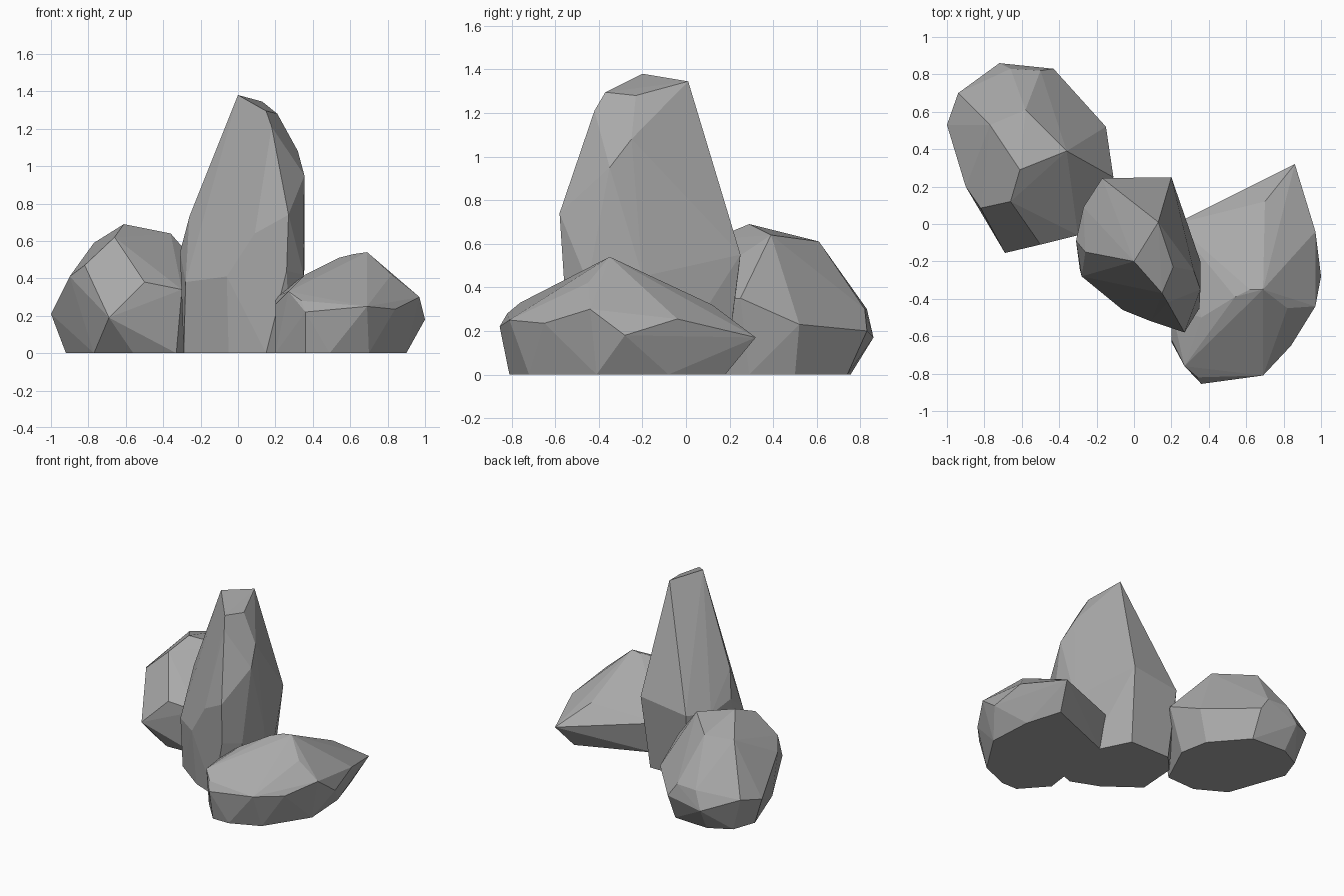
import bpy
import bmesh

# single stone colour
stone = bpy.data.materials.new("stone_grey")
stone.diffuse_color = (0.40, 0.40, 0.40, 1.0)


def boulder(name, crown, girdle, base):
    """Faceted stone: convex skin over crown points, widest ring and ground outline."""
    bm = bmesh.new()
    for p in crown + girdle + [(x, y, 0.0) for x, y in base]:
        bm.verts.new(p)
    hull = bmesh.ops.convex_hull(bm, input=bm.verts[:])
    loose = {v for v in hull["geom_interior"] + hull["geom_unused"]
             if isinstance(v, bmesh.types.BMVert)}
    bmesh.ops.delete(bm, geom=list(loose), context='VERTS')
    # merge nearly coplanar triangles into clean facets
    bmesh.ops.dissolve_limit(bm, angle_limit=0.03, verts=bm.verts[:], edges=bm.edges[:])
    bmesh.ops.recalc_face_normals(bm, faces=bm.faces[:])
    mesh = bpy.data.meshes.new(name)
    bm.to_mesh(mesh)
    bm.free()
    mesh.materials.append(stone)
    obj = bpy.data.objects.new(name, mesh)
    bpy.context.collection.objects.link(obj)
    return obj


# rounded stone at the back left
boulder(
    "left_boulder",
    [(-.61, .29, .69), (-.36, .39, .64), (-.66, .12, .62), (-.58, .61, .61),
     (-.77, .53, .59), (-.82, .085, .47), (-.90, .20, .41), (-.50, -.11, .38)],
    [(-1.0, .53, .21), (-.94, .70, .25), (-.72, .86, .17), (-.43, .83, .20),
     (-.66, .83, .30), (-.50, .82, .30), (-.15, .52, .23), (-.11, .25, .35),
     (-.30, -.06, .34), (-.69, -.155, .19)],
    [(-.92, .50), (-.77, .08), (-.56, -.04), (-.33, -.03), (-.18, .29),
     (-.22, .50), (-.43, .74), (-.70, .755), (-.86, .67)])

# tall pointed stone in the middle
boulder(
    "tall_boulder",
    [(0, -.20, 1.38), (.13, .01, 1.345), (.21, -.23, 1.28), (.15, -.37, 1.295),
     (.18, -.42, 1.21), (.32, -.25, 1.08), (.355, -.35, .95)],
    [(.27, -.58, .74), (.09, -.52, .64), (-.06, -.46, .41), (-.28, -.28, .38),
     (-.26, -.15, .73), (-.31, -.09, .54), (-.27, .09, .48), (-.17, .245, .50),
     (.20, .25, .55), (.355, -.20, .45), (.35, -.45, .42), (.26, -.56, .44)],
    [(-.29, -.24), (-.05, -.42), (.15, -.50), (.28, -.45), (.31, -.10),
     (.17, .18), (-.15, .18), (-.27, .05)])

# low wedge stone at the front right
boulder(
    "right_boulder",
    [(.69, -.35, .54), (.62, -.35, .53), (.54, -.39, .51), (.70, .12, .32),
     (.82, -.45, .42), (.27, -.76, .33), (.36, -.50, .42)],
    [(.86, .32, .17), (.97, -.04, .255), (1.0, -.28, .18), (.97, -.44, .30),
     (.84, -.65, .235), (.69, -.81, .25), (.36, -.855, .22), (.34, -.82, .28),
     (.20, -.62, .26), (.20, -.45, .30), (.22, 0, .25)],
    [(.20, -.63), (.36, -.81), (.49, -.81), (.70, -.72), (.90, -.41),
     (.88, -.08), (.80, .18), (.28, -.03)])
